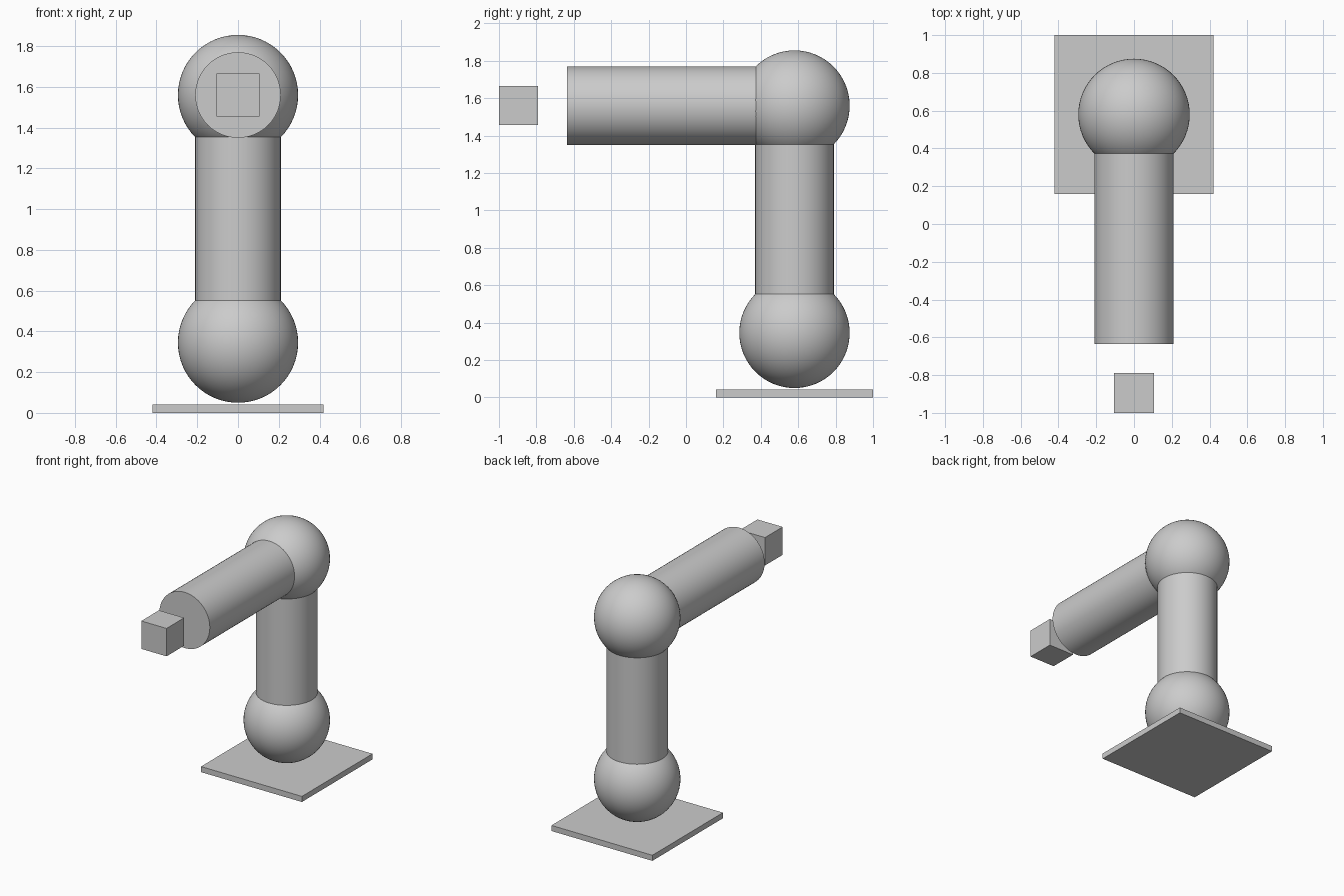
import bpy, math

if "Cube" in bpy.data.objects:
    bpy.data.objects.remove(bpy.data.objects["Cube"])

Y = 0.58                      # column axis
LOW, HIGH = 0.345, 1.56       # joint heights
R_JOINT, R_LIMB = 0.295, 0.21


def smooth(name):
    bpy.context.object.name = name
    bpy.ops.object.shade_smooth_by_angle(angle=math.radians(30))


def block(name, loc, size):
    bpy.ops.mesh.primitive_cube_add(size=1, location=loc)
    ob = bpy.context.object
    ob.name = name
    ob.scale = size
    bpy.ops.object.transform_apply(location=False, rotation=False, scale=True)


def joint(name, z):
    bpy.ops.mesh.primitive_uv_sphere_add(segments=64, ring_count=32,
                                         radius=R_JOINT, location=(0, Y, z))
    smooth(name)


def limb(name, loc, length, tilt=0):
    bpy.ops.mesh.primitive_cylinder_add(vertices=64, radius=R_LIMB, depth=length,
                                        location=loc, rotation=(tilt, 0, 0))
    smooth(name)


# Base plate
block("base_plate", (0, Y, 0.021), (0.84, 0.84, 0.042))

# Ball joints
joint("shoulder_joint", LOW)
joint("elbow_joint", HIGH)

# Upright and forward limbs, running between joint centres
limb("upper_arm", (0, Y, (LOW + HIGH) / 2), HIGH - LOW)
limb("forearm", (0, (Y - 0.635) / 2, HIGH), Y + 0.635, math.pi / 2)

# Detached tool block in front of the forearm
block("tool_block", (0, -0.895, HIGH), (0.21, 0.21, 0.21))
